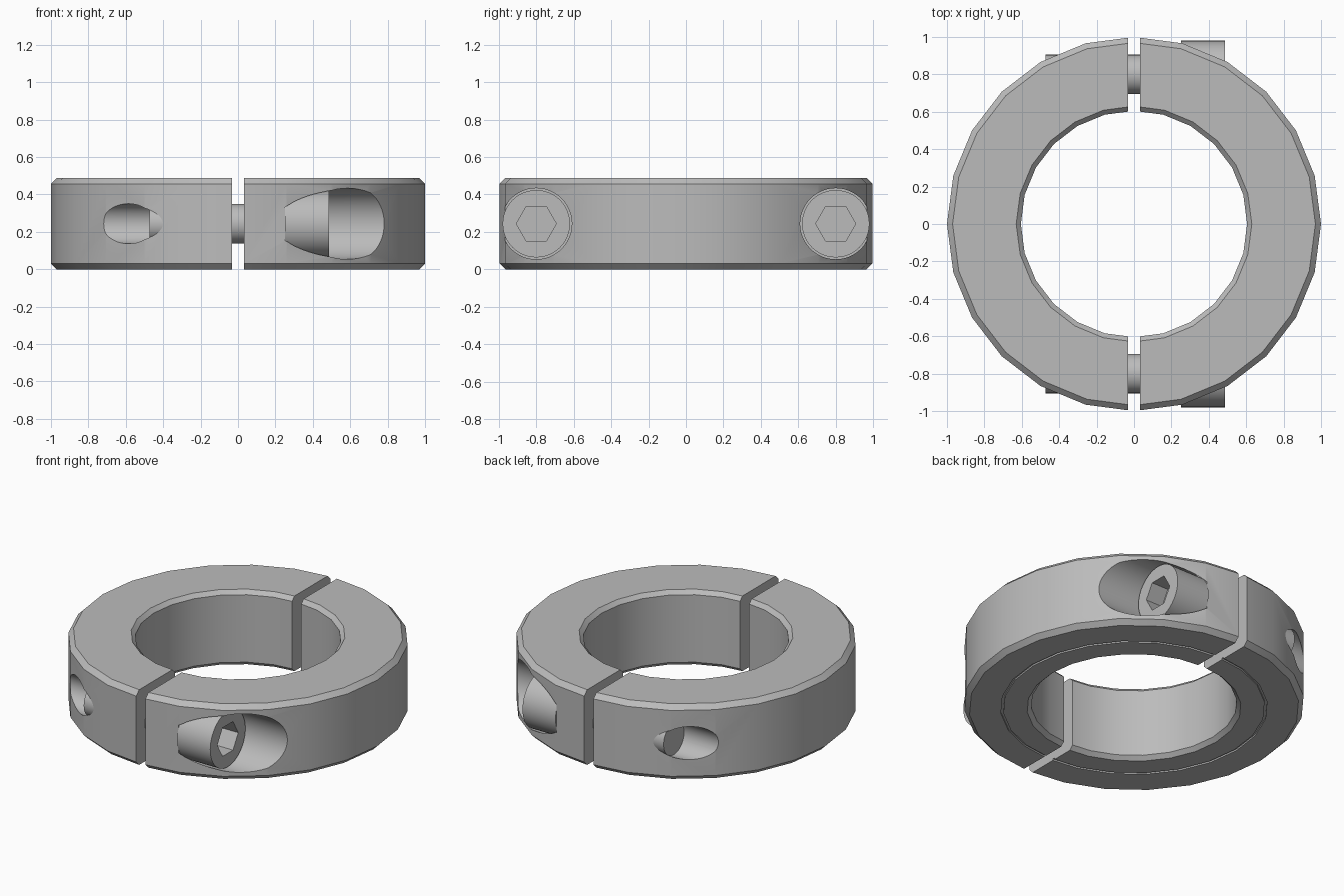
import bpy, bmesh, math
from mathutils import Matrix, Vector

cube = bpy.data.objects.get("Cube")
if cube:
    bpy.data.objects.remove(cube, do_unlink=True)

H = 0.487            # collar height
GAP = 0.033          # half width of the split
SCREW_Y, SCREW_Z = 0.8, H / 2
HEAD_X0, HEAD_X1 = 0.25, 0.487
SHANK_R, HEAD_R = 0.105, 0.18

steel = bpy.data.materials.new("grey_steel")
steel.use_nodes = True
colour = (0.5, 0.5, 0.5, 1)
steel.diffuse_color = colour
steel.node_tree.nodes["Principled BSDF"].inputs["Base Color"].default_value = colour


def make_object(name, bm):
    bmesh.ops.recalc_face_normals(bm, faces=bm.faces[:])
    mesh = bpy.data.meshes.new(name)
    bm.to_mesh(mesh)
    bm.free()
    mesh.materials.append(steel)
    obj = bpy.data.objects.new(name, mesh)
    bpy.context.collection.objects.link(obj)
    return obj


def revolve(bm, profile, steps, closed):
    """Spin (radius, height) points about z."""
    verts = [bm.verts.new((r, 0, z)) for r, z in profile]
    pairs = list(zip(verts, verts[1:] + verts[:1]))
    edges = [bm.edges.new(p) for p in (pairs if closed else pairs[:-1])]
    bmesh.ops.spin(bm, geom=verts + edges, cent=(0, 0, 0), axis=(0, 0, 1),
                   angle=2 * math.pi, steps=steps, use_merge=True)
    bmesh.ops.remove_doubles(bm, verts=bm.verts[:], dist=1e-5)


def along_x(y):
    """Lay a z axis part along x on the screw axis."""
    return (Matrix.Translation((0, y, SCREW_Z))
            @ Matrix.Rotation(math.pi / 2, 4, 'Y'))


def rod(name, y, radius, x0, x1, sides=48):
    bm = bmesh.new()
    m = along_x(y) @ Matrix.Translation((0, 0, (x0 + x1) / 2))
    bmesh.ops.create_cone(bm, cap_ends=True, segments=sides, radius1=radius,
                          radius2=radius, depth=x1 - x0, matrix=m)
    return make_object(name, bm)


def cut(obj, cutter):
    mod = obj.modifiers.new("cut", 'BOOLEAN')
    mod.operation = 'DIFFERENCE'
    mod.solver = 'EXACT'
    mod.object = cutter
    select(obj)
    bpy.ops.object.modifier_apply(modifier=mod.name)
    bpy.data.objects.remove(cutter, do_unlink=True)


def select(obj):
    bpy.ops.object.select_all(action='DESELECT')
    obj.select_set(True)
    bpy.context.view_layer.objects.active = obj


def smooth(obj):
    select(obj)
    bpy.ops.object.shade_smooth_by_angle(angle=math.radians(30))


# Chamfered ring section with a fine groove in the underside
SECTION = [(0.605, 0.025), (0.63, 0), (0.77, 0), (0.77, 0.01), (0.785, 0.01),
           (0.785, 0), (0.97, 0), (1, 0.03), (1, H - 0.03), (0.97, H),
           (0.63, H), (0.605, H - 0.025)]


def half_ring(name, side):
    bm = bmesh.new()
    revolve(bm, SECTION, 24, True)
    geom = bm.verts[:] + bm.edges[:] + bm.faces[:]
    bmesh.ops.bisect_plane(bm, geom=geom, plane_co=(side * GAP, 0, 0),
                           plane_no=(-side, 0, 0), clear_outer=True)
    bmesh.ops.holes_fill(bm, edges=[e for e in bm.edges if e.is_boundary], sides=0)
    return make_object(name, bm)


# Two collar halves: counterbored on the left, tapped on the right
left_half = half_ring("left_collar_half", 1)
right_half = half_ring("right_collar_half", -1)
for y in (-SCREW_Y, SCREW_Y):
    cut(left_half, rod("cutter", y, SHANK_R + 0.002, -0.1, 0.4))
    cut(left_half, rod("cutter", y, 0.19, HEAD_X0, 1.2))
    cut(right_half, rod("cutter", y, SHANK_R + 0.002, -1.2, 0.1))
smooth(left_half)
smooth(right_half)

# Socket head clamp screws
for name, y in (("front_screw", -SCREW_Y), ("back_screw", SCREW_Y)):
    bm = bmesh.new()
    revolve(bm, [(0, -0.473), (SHANK_R, -0.473), (SHANK_R, HEAD_X0),
                 (HEAD_R, HEAD_X0), (HEAD_R, HEAD_X1), (0, HEAD_X1)], 48, False)
    bm.transform(along_x(y))
    screw = make_object(name, bm)
    # hexagon with corners up and down
    cut(screw, rod("cutter", y, 0.107, HEAD_X1 - 0.12, HEAD_X1 + 0.1, 6))
    smooth(screw)
